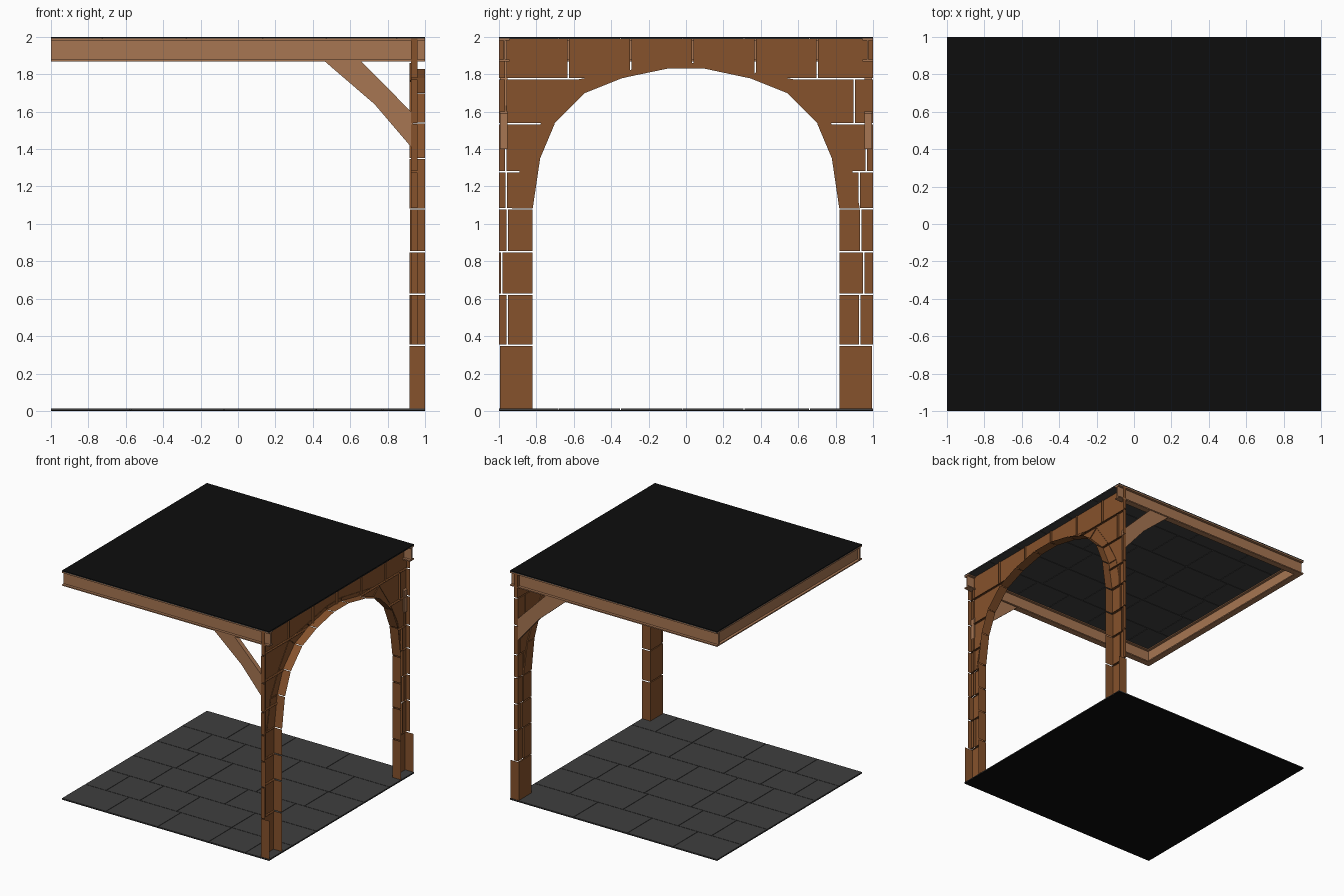
import bpy, bmesh, random

if "Cube" in bpy.data.objects:
    bpy.data.objects.remove(bpy.data.objects["Cube"])
random.seed(4)


def material(name, col):
    m = bpy.data.materials.new(name)
    m.diffuse_color = (*col, 1)
    m.use_nodes = True
    m.node_tree.nodes["Principled BSDF"].inputs["Base Color"].default_value = m.diffuse_color
    return m


BRICK = material("brown_brick", (0.24, 0.085, 0.025))
WOOD = material("light_brown_beam", (0.385, 0.18, 0.085))
TILE = material("grey_tile", (0.050, 0.050, 0.050))
BLACK = material("black_outside", (0.004, 0.004, 0.004))


def finish(bm, name, mat):
    me = bpy.data.meshes.new(name)
    bmesh.ops.recalc_face_normals(bm, faces=bm.faces)
    bm.to_mesh(me)
    bm.free()
    me.materials.append(mat)
    ob = bpy.data.objects.new(name, me)
    bpy.context.collection.objects.link(ob)
    return ob


def box(bm, x0, x1, y0, y1, z0, z1):
    vs = bmesh.ops.create_cube(bm, size=1)["verts"]
    for v in vs:
        v.co = (x0 if v.co.x < 0 else x1, y0 if v.co.y < 0 else y1, z0 if v.co.z < 0 else z1)


# ---- arch wall: open-backed stones facing the room, reveal reaching x = 1
ARCH = [(.82, 1.08), (.78, 1.35), (.70, 1.54), (.54, 1.70), (.34, 1.78), (.10, 1.83)]
RING = [(.93, 1.08), (.875, 1.35), (.77, 1.55), (.62, 1.765), (.37, 1.81), (.10, 1.86)]


def lerp_table(pts, t, key):
    pts = sorted(pts, key=lambda p: p[key])
    if t <= pts[0][key]:
        return pts[0][1 - key]
    for a, b in zip(pts, pts[1:]):
        if t <= b[key]:
            f = (t - a[key]) / (b[key] - a[key])
            return a[1 - key] + f * (b[1 - key] - a[1 - key])
    return pts[-1][1 - key]


def stone(bm, poly, x0, reveal=(), outer=.96):
    """Front polygon in (y, z) with side strips; reveal edges run to x = 1."""
    front = [bm.verts.new((x0, y, z)) for y, z in poly]
    bm.faces.new(front)
    n = len(poly)
    for i in range(n):
        j = (i + 1) % n
        depth = x0 + .012
        if i in reveal:
            depth = 1.0
        elif abs(poly[i][0]) > .985 and abs(poly[j][0]) > .985:
            depth = outer
        back = [bm.verts.new((depth, *poly[k])) for k in (j, i)]
        bm.faces.new((front[i], front[j], *back))


bm = bmesh.new()
G = .004
# courses: bottom, top, joint on the left jamb, joint on the right jamb
COURSES = [(.35, .625, .955, .93), (.625, .85, .985, .95), (.85, 1.08, .955, .935),
           (1.08, 1.28, .96, .925), (1.28, 1.535, .965, .965), (1.535, 1.775, .965, .9)]
for s in (-1, 1):
    stone(bm, [(s * .995, .01), (s * .82, .01), (s * .82, .346), (s * .995, .346)], .918, (1,), 1.0)
    for z0, z1, jl, jr in COURSES:
        j = jl if s < 0 else jr
        z0, z1 = z0 + G, z1 - G
        mid = [p for p in ARCH if z0 < p[1] < z1]
        inner = [(lerp_table(ARCH, z0, 1), z0)] + mid + [(lerp_table(ARCH, z1, 1), z1)]
        poly = [(j - G, z0)] + inner + [(j - G, z1)]
        straight = z1 < 1.08
        x0 = .92 + random.uniform(-.003, .004) if straight else .925
        stone(bm, [(s * y, z) for y, z in poly], x0, (1,) if straight else ())
        stone(bm, [(s * y, z) for y, z in ((1, z0), (j + G, z0), (j + G, z1), (1, z1))], .924)
# top course over the arch
joints = [-1, -.965, -.63, -.295, .037, .37, .702, 1]
for a, b in zip(joints, joints[1:]):
    a2, b2 = a + (G if a > -1 else 0), b - (G if b < 1 else 0)
    ys = [a2] + [y for y in (-.34, -.10, .10, .34) if a2 < y < b2] + [b2]
    low = [(y, max(1.779, lerp_table(ARCH, abs(y), 0)) if abs(y) < .34 else 1.779) for y in ys]
    stone(bm, low + [(b2, 1.99), (a2, 1.99)], .925)
finish(bm, "arch_wall_stones", BRICK)

# wedge stones around the arch
bm = bmesh.new()
arch = ARCH + [(-y, z) for y, z in reversed(ARCH)]
ring = RING + [(-y, z) for y, z in reversed(RING)]
for i in range(len(arch) - 1):
    def along(p, q, f):
        return (p[0] + f * (q[0] - p[0]), p[1] + f * (q[1] - p[1]))
    e = .012
    stone(bm, [along(arch[i], arch[i + 1], e), along(arch[i], arch[i + 1], 1 - e),
               along(ring[i], ring[i + 1], 1 - e), along(ring[i], ring[i + 1], e)], .917, (0,))
finish(bm, "arch_ring_stones", BRICK)

# ---- I-beams under the roof on the front, back and left edges
for s, name in ((-1, "front_beam"), (1, "back_beam")):
    bm = bmesh.new()
    for y0, y1, z0, z1 in ((.945, 1, 1.868, 1.878), (.945, 1, 1.98, 1.99), (.967, .977, 1.878, 1.98)):
        box(bm, -1, 1, min(s * y0, s * y1), max(s * y0, s * y1), z0, z1)
    finish(bm, name, WOOD)
bm = bmesh.new()
box(bm, -1, -.945, -.945, .945, 1.868, 1.878)
box(bm, -1, -.945, -.945, .945, 1.98, 1.99)
box(bm, -.977, -.967, -.967, .967, 1.878, 1.98)
finish(bm, "left_beam", WOOD)

# ---- corner braces
BRACE = [(.465, 1.868), (.73, 1.64), (.935, 1.40), (.935, 1.59), (.66, 1.868)]
for s, name in ((-1, "front_brace"), (1, "back_brace")):
    bm = bmesh.new()
    f = bm.faces.new([bm.verts.new((x, s * .995, z)) for x, z in BRACE])
    r = bmesh.ops.extrude_face_region(bm, geom=[f])
    for v in r["geom"]:
        if isinstance(v, bmesh.types.BMVert):
            v.co.y -= s * .04
    bm.faces.ensure_lookup_table()
    if len(bm.faces) < 7:
        bm.faces.new([v for v in bm.verts if abs(v.co.y) > .99])
    finish(bm, name, WOOD)


# ---- floor and ceiling: black plate with irregular grey slabs
def slabs(name, z0, z1):
    bm = bmesh.new()
    rows = [-1, -.68, -.35, -.02, .31, .66, 1]
    g = .002
    for y0, y1 in zip(rows, rows[1:]):
        x = -1
        step = random.uniform(.15, .45)
        while x < 1:
            x1 = x + step
            if x1 > .88:
                x1 = 1
            box(bm, x + (g if x > -1 else 0), x1 - (g if x1 < 1 else 0),
                y0 + (g if y0 > -1 else 0), y1 - (g if y1 < 1 else 0), z0, z1)
            x = x1
            step = random.uniform(.3, .55)
    finish(bm, name, TILE)


def plate(name, z0, z1):
    bm = bmesh.new()
    box(bm, -1, 1, -1, 1, z0, z1)
    finish(bm, name, BLACK)


plate("floor_underside", 0, .006)
slabs("floor_slabs", .006, .012)
plate("roof_top", 1.995, 2.0)
slabs("ceiling_slabs", 1.989, 1.995)
